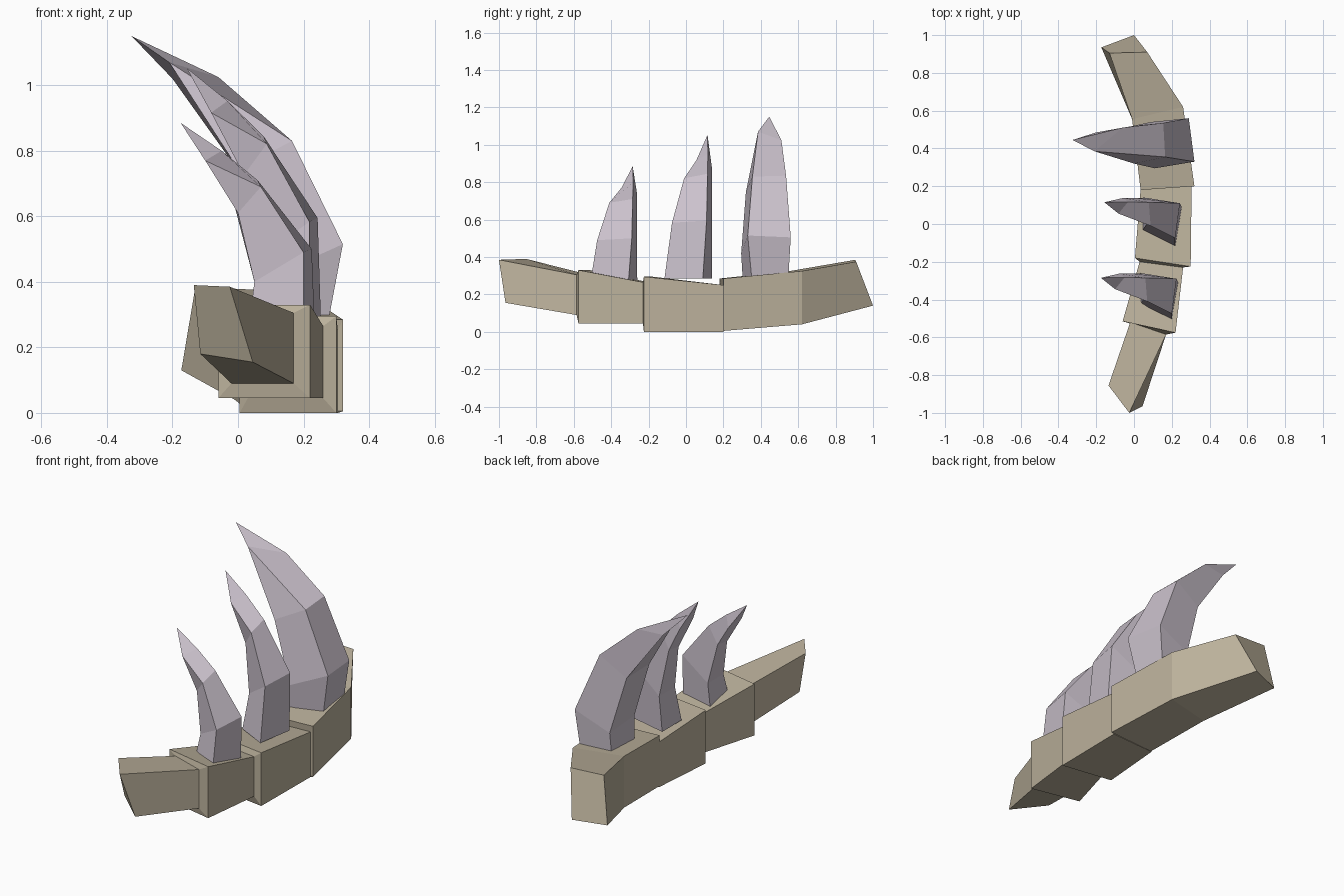
import bpy
import bmesh
from mathutils import Vector

cube = bpy.data.objects.get("Cube")
if cube:
    bpy.data.objects.remove(cube, do_unlink=True)


def make_material(name, colour):
    material = bpy.data.materials.new(name)
    material.use_nodes = True
    rgba = (*colour, 1)
    material.diffuse_color = rgba
    material.node_tree.nodes["Principled BSDF"].inputs["Base Color"].default_value = rgba
    return material


def loft(name, rings, material, tip=None):
    """Skin four-cornered rings; close the far end with a cap or a pointed tip."""
    bm = bmesh.new()
    loops = [[bm.verts.new(point) for point in ring] for ring in rings]
    for near, far in zip(loops, loops[1:]):
        for i in range(4):
            j = (i + 1) % 4
            bm.faces.new((near[i], near[j], far[j], far[i]))
    bm.faces.new(loops[0])
    if tip:
        apex = bm.verts.new(tip)
        for i in range(4):
            bm.faces.new((loops[-1][i], loops[-1][(i + 1) % 4], apex))
    else:
        bm.faces.new(loops[-1])
    bmesh.ops.remove_doubles(bm, verts=bm.verts, dist=0.0005)
    bmesh.ops.recalc_face_normals(bm, faces=bm.faces)
    mesh = bpy.data.meshes.new(name)
    bm.to_mesh(mesh)
    bm.free()
    mesh.materials.append(material)
    obj = bpy.data.objects.new(name, mesh)
    bpy.context.scene.collection.objects.link(obj)
    return obj


def upright(outer, inner, low, high):
    """Ring with vertical sides: outer top, outer bottom, inner bottom, inner top."""
    return [(*outer, high), (*outer, low), (*inner, low), (*inner, high)]


bone = make_material("tan bone", (0.50, 0.44, 0.33))
horn = make_material("pale lilac horn", (0.60, 0.54, 0.61))

# Curved, stepped base: slanted end rings with upright rings between them
front_end = [(-0.025, -1, 0.385), (0.045, -0.965, 0.155),
             (-0.115, -0.83, 0.18), (-0.135, -0.855, 0.39)]
back_end = [(0.07, 0.91, 0.375), (0, 1, 0.14),
            (-0.173, 0.935, 0.13), (-0.13, 0.905, 0.385)]
base_rings = [
    front_end,
    upright((0.17, -0.585), (-0.02, -0.52), 0.09, 0.305),
    upright((0.22, -0.575), (-0.06, -0.515), 0.045, 0.33),
    upright((0.26, -0.23), (0.03, -0.2), 0.045, 0.265),
    upright((0.30, -0.225), (0.005, -0.18), 0, 0.295),
    upright((0.305, 0.2), (0.035, 0.185), 0, 0.25),
    upright((0.32, 0.2), (0.035, 0.18), 0.005, 0.285),
    upright((0.26, 0.62), (-0.01, 0.555), 0.04, 0.325),
    back_end,
]
loft("curved_base", base_rings, bone)

# Small claw: rings run outer front, outer back, inner back, inner front
small_rings = [
    [(0.20, -0.515, 0.24), (0.235, -0.31, 0.24), (0.03, -0.26, 0.24), (0.03, -0.43, 0.24)],
    [(0.20, -0.475, 0.49), (0.225, -0.29, 0.50), (0.05, -0.262, 0.40), (0.05, -0.40, 0.40)],
    [(0.07, -0.41, 0.69), (0.06, -0.285, 0.71), (-0.01, -0.262, 0.63), (0, -0.36, 0.61)],
    [(-0.10, -0.345, 0.77), (-0.05, -0.283, 0.80), (-0.075, -0.262, 0.74), (-0.10, -0.345, 0.77)],
]
small_tip = (-0.175, -0.285, 0.885)
for name, shift, stretch in (("front_claw", (0, 0, 0), 1), ("middle_claw", (0.018, 0.4, 0), 1.19)):
    def place(point):
        x, y, z = point
        return Vector((x, y, z * stretch)) + Vector(shift)
    rings = [[place(point) for point in ring] for ring in small_rings]
    loft(name, rings, horn, place(small_tip))

# Large rear claw
large_rings = [
    [(0.27, 0.355, 0.25), (0.26, 0.545, 0.25), (0.08, 0.53, 0.25), (0.10, 0.305, 0.25)],
    [(0.32, 0.33, 0.515), (0.29, 0.56, 0.505), (0.09, 0.54, 0.42), (0.11, 0.295, 0.42)],
    [(0.165, 0.355, 0.83), (0.155, 0.535, 0.835), (0, 0.52, 0.74), (0, 0.32, 0.745)],
    [(-0.21, 0.385, 1.07), (-0.06, 0.51, 1.025), (-0.20, 0.485, 1.02), (-0.21, 0.385, 1.07)],
]
loft("rear_claw", large_rings, horn, (-0.325, 0.445, 1.15))
